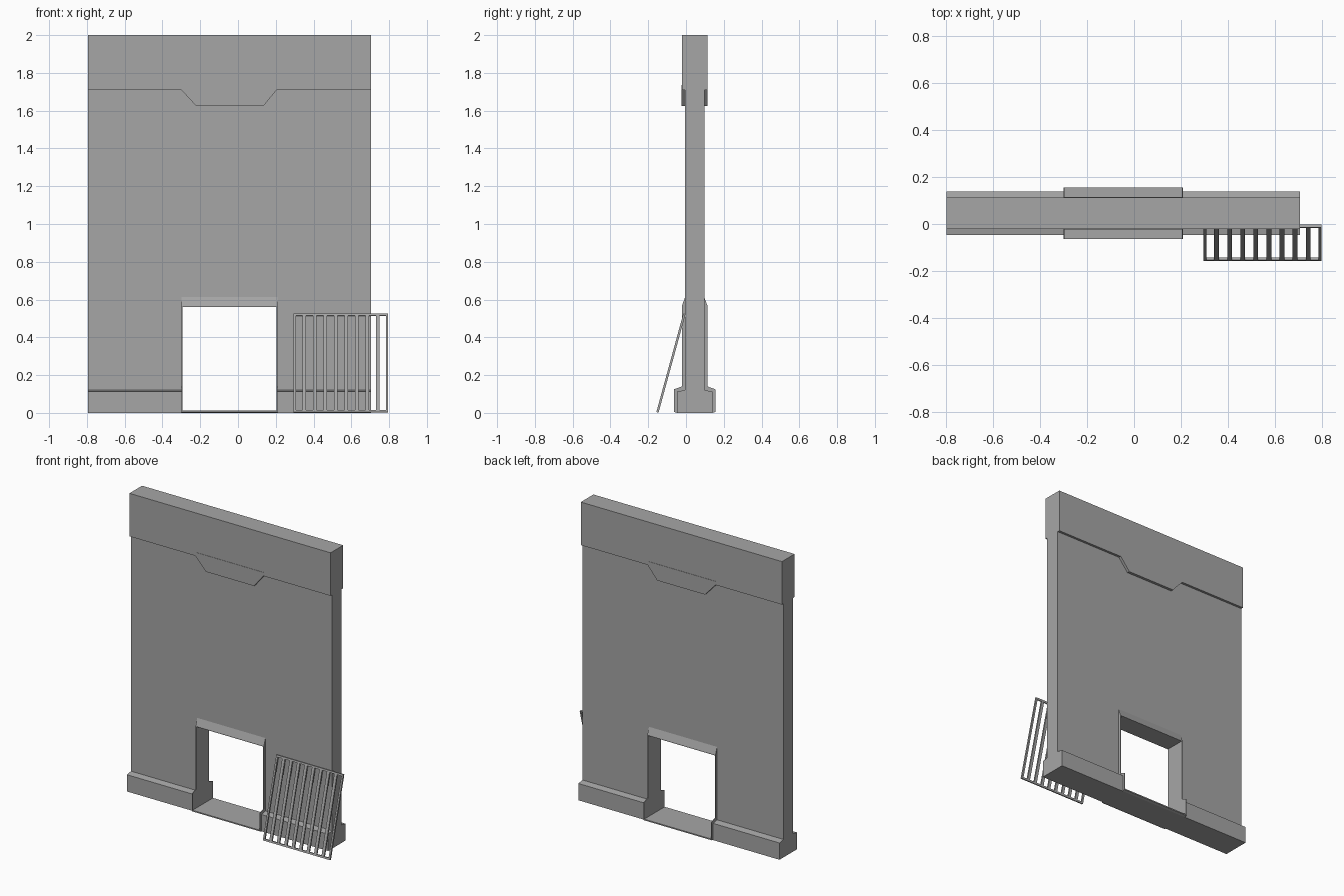
import bpy, bmesh, math
from mathutils import Matrix

cube = bpy.data.objects.get("Cube")
if cube:
    bpy.data.objects.remove(cube)

grey = bpy.data.materials.new("plain grey")
grey.use_nodes = True
GREY = (0.38, 0.38, 0.38, 1)
grey.diffuse_color = GREY
grey.node_tree.nodes["Principled BSDF"].inputs["Base Color"].default_value = GREY

MID_Y = 0.046                    # middle of the wall thickness
LEFT, RIGHT = -0.795, 0.705      # wall ends
DOOR_L, DOOR_R = -0.3, 0.208     # outer sides of the door lining
LINING = 0.005


def finish(name, bm):
    bmesh.ops.recalc_face_normals(bm, faces=bm.faces)
    mesh = bpy.data.meshes.new(name)
    bm.to_mesh(mesh)
    bm.free()
    mesh.materials.append(grey)
    obj = bpy.data.objects.new(name, mesh)
    bpy.context.collection.objects.link(obj)
    return obj


def prism(name, outline, start, end, axis):
    """Extrude an outline: (x, z) along y, or (y, z) along x."""
    bm = bmesh.new()
    if axis == "y":
        verts = [bm.verts.new((a, start, b)) for a, b in outline]
        step = (0, end - start, 0)
    else:
        verts = [bm.verts.new((start, a, b)) for a, b in outline]
        step = (end - start, 0, 0)
    face = bm.faces.new(verts)
    grown = bmesh.ops.extrude_face_region(bm, geom=[face])["geom"]
    bmesh.ops.translate(bm, vec=step, verts=[v for v in grown if isinstance(v, bmesh.types.BMVert)])
    return finish(name, bm)


def symmetric(front):
    """Close a front (y, z) edge with its copy behind the wall."""
    return front + [(2 * MID_Y - y, z) for y, z in reversed(front)]


def add_box(bm, lo, hi):
    size = [h - l for l, h in zip(lo, hi)]
    mid = [(h + l) / 2 for l, h in zip(lo, hi)]
    bmesh.ops.create_cube(bm, size=1, matrix=Matrix.Translation(mid) @ Matrix.Diagonal((*size, 1)))


# Wall slab with doorway
HALF_WALL = 0.051
door_top = 0.565
prism("wall", [(LEFT, 0), (DOOR_L, 0), (DOOR_L, door_top), (DOOR_R, door_top),
               (DOOR_R, 0), (RIGHT, 0), (RIGHT, 1.9), (LEFT, 1.9)],
      MID_Y - HALF_WALL, MID_Y + HALF_WALL, "y")

# Thick band along the top, with a hanging tab on both faces
HALF_BAND = 0.067
prism("top_band", symmetric([(MID_Y - HALF_BAND, 1.71), (MID_Y - HALF_BAND, 2)]), LEFT, RIGHT, "x")
HALF_TAB = HALF_BAND + 0.002
prism("band_tab", [(-0.3, 1.735), (-0.3, 1.71), (-0.222, 1.625), (0.135, 1.625),
                   (0.205, 1.71), (0.205, 1.735)],
      MID_Y - HALF_TAB, MID_Y + HALF_TAB, "y")

# Plinth on each side of the doorway
plinth = symmetric([(-0.047, 0), (-0.047, 0.113), (-0.005, 0.121)])
prism("plinth_right", plinth, LEFT, DOOR_L, "x")
prism("plinth_left", plinth, DOOR_R, RIGHT, "x")

# Door lining: stepped jambs, sloped lintel and threshold
jamb = symmetric([(-0.063, 0.006), (-0.063, 0.125), (-0.022, 0.14),
                  (-0.022, 0.565), (-0.004, 0.615)])
prism("door_jamb_right", jamb, DOOR_L, DOOR_L + LINING, "x")
prism("door_jamb_left", jamb, DOOR_R - LINING, DOOR_R, "x")
prism("door_lintel", symmetric([(-0.022, 0.56), (-0.022, 0.566), (-0.004, 0.615)]),
      DOOR_L, DOOR_R, "x")
prism("door_threshold", symmetric([(-0.047, 0), (-0.063, 0.005), (-0.063, 0.013)]),
      DOOR_L, DOOR_R, "x")

# Loose grille leaning on the wall
G_L, G_R, LENGTH, THICK, RAIL = 0.295, 0.795, 0.542, 0.012, 0.012
bm = bmesh.new()
for z in (0, LENGTH - RAIL):
    add_box(bm, (G_L, 0, z), (G_R, THICK, z + RAIL))
for x in (G_L, G_R - RAIL):
    add_box(bm, (x, 0, RAIL), (x + RAIL, THICK, LENGTH - RAIL))
BARS = 8
pitch = (G_R - G_L) / (BARS + 1)
for i in range(1, BARS + 1):
    x = G_L + pitch * i
    add_box(bm, (x - 0.01, 0.001, RAIL), (x + 0.01, THICK - 0.001, LENGTH - RAIL))
grille = finish("grille", bm)
grille.rotation_euler.x = -math.radians(15.3)
grille.location = (0, -0.157, 0.004)
